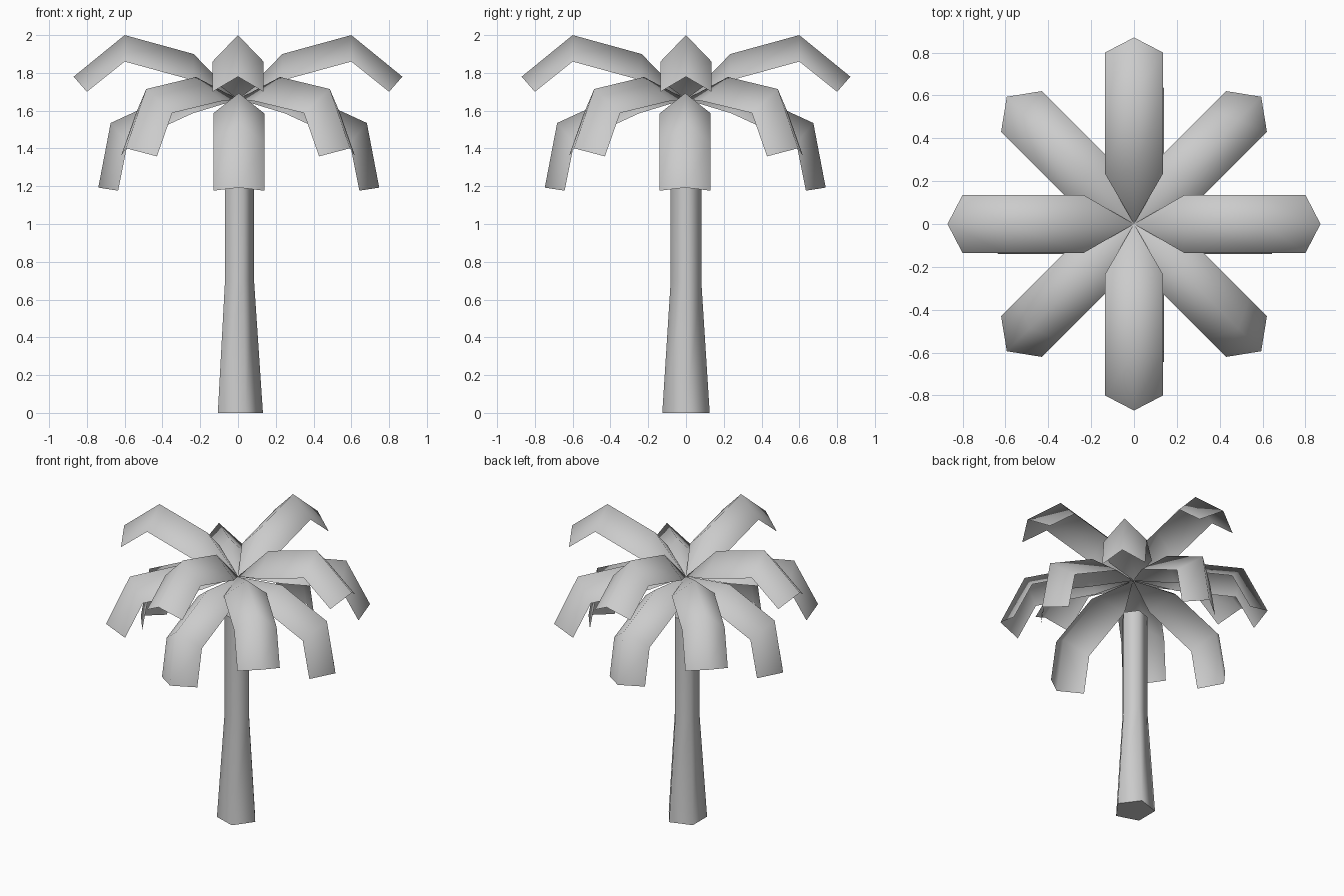
import bpy, bmesh, math
from mathutils import Matrix

cube = bpy.data.objects.get("Cube")
if cube:
    bpy.data.objects.remove(cube)

grey = bpy.data.materials.new("plain_grey")
grey.use_nodes = True
colour = (0.6, 0.6, 0.6, 1)
grey.diffuse_color = colour
grey.node_tree.nodes["Principled BSDF"].inputs["Base Color"].default_value = colour


def finish(name, bm):
    mesh = bpy.data.meshes.new(name)
    bm.to_mesh(mesh)
    bm.free()
    mesh.materials.append(grey)
    obj = bpy.data.objects.new(name, mesh)
    bpy.context.collection.objects.link(obj)
    return obj


# Trunk: five-sided, tapering to half height, then straight
SIDES = 5
bm = bmesh.new()
rings = []
for radius, z in ((0.132, 0), (0.085, 0.7), (0.085, 1.4)):
    angles = [math.tau * i / SIDES for i in range(SIDES)]
    rings.append([bm.verts.new((radius * math.cos(a), radius * math.sin(a), z)) for a in angles])
for low, high in zip(rings, rings[1:]):
    for i in range(SIDES):
        j = (i + 1) % SIDES
        bm.faces.new((low[i], low[j], high[j], high[i])).smooth = True
bm.faces.new(rings[0][::-1])
bm.faces.new(rings[-1])
trunk = finish("trunk", bm)
bpy.context.view_layer.objects.active = trunk
trunk.select_set(True)
bpy.ops.object.shade_smooth_by_angle(angle=math.radians(80))

# Frond: folded strip given by its ridge and edge, (reach, height) from the crown
CROWN = 1.66
HALF_WIDTH = 0.135
RIDGE = ((0.235, 0.24), (0.6, 0.34), (0.87, 0.12))
EDGE = ((0.235, 0.10), (0.6, 0.20), (0.80, 0.04))


def frond(name, turn, droop, shift):
    bm = bmesh.new()
    base = bm.verts.new((0, 0, 0))
    ridge = [bm.verts.new((x, 0, z)) for x, z in RIDGE]
    for side in (1, -1):
        edge = [bm.verts.new((x, side * HALF_WIDTH, z)) for x, z in EDGE]
        faces = [[base, ridge[0], edge[0]]]
        for i in range(2):
            faces.append([ridge[i], ridge[i + 1], edge[i + 1], edge[i]])
        for f in faces:
            bm.faces.new(f if side < 0 else f[::-1]).smooth = True
    bm.normal_update()
    # Make the outer side face up
    if sum(f.normal.z for f in bm.faces) < 0:
        bmesh.ops.reverse_faces(bm, faces=bm.faces[:])
    place = (Matrix.Translation((shift, -shift, CROWN))
             @ Matrix.Rotation(math.radians(turn), 4, "Z")
             @ Matrix.Rotation(math.radians(droop), 4, "Y"))
    bmesh.ops.transform(bm, matrix=place, verts=bm.verts[:])
    finish(name, bm)


# Three tiers of four fronds, drooping more towards the bottom
for tier, start, droop, shift in (("upper", 0, 0, 0), ("middle", 45, 25, 0), ("lower", 0, 40, 0.004)):
    for n in range(4):
        frond(f"{tier}_frond_{n + 1}", start + 90 * n, droop, shift)
